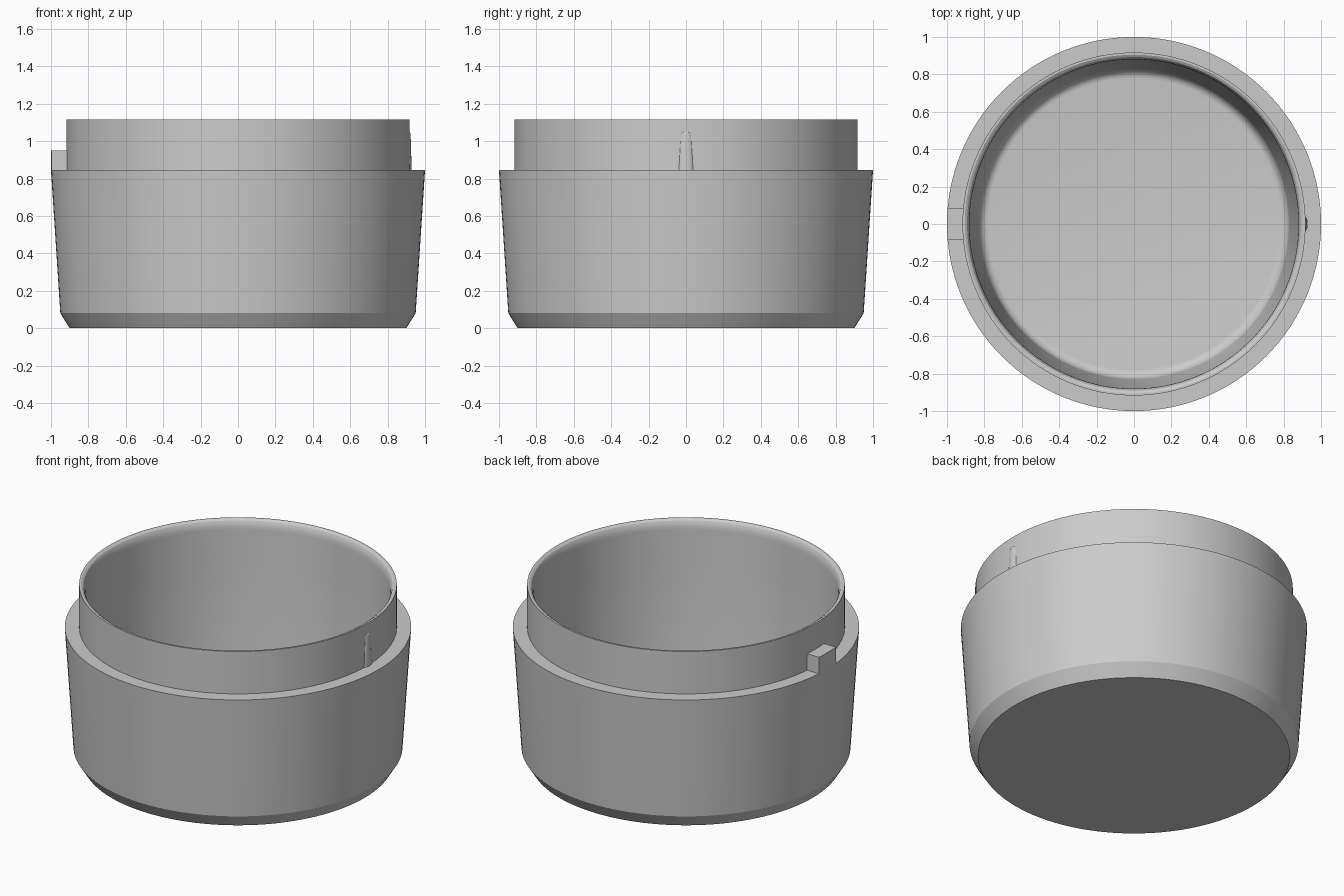
import bpy, bmesh, math

if "Cube" in bpy.data.objects:
    bpy.data.objects.remove(bpy.data.objects["Cube"])

grey = bpy.data.materials.new("plain grey")
grey.diffuse_color = (0.6, 0.6, 0.6, 1)
grey.use_nodes = True
grey.node_tree.nodes["Principled BSDF"].inputs["Base Color"].default_value = grey.diffuse_color


def finish(name, bm, angle=25):
    bmesh.ops.remove_doubles(bm, verts=bm.verts, dist=1e-5)
    bmesh.ops.recalc_face_normals(bm, faces=bm.faces)
    mesh = bpy.data.meshes.new(name)
    bm.to_mesh(mesh)
    bm.free()
    mesh.materials.append(grey)
    ob = bpy.data.objects.new(name, mesh)
    bpy.context.collection.objects.link(ob)
    bpy.ops.object.select_all(action='DESELECT')
    ob.select_set(True)
    bpy.context.view_layer.objects.active = ob
    bpy.ops.object.shade_smooth_by_angle(angle=math.radians(angle))
    return ob


def lathe(name, profile, steps):
    """Spin an open (radius, height) profile around the z axis."""
    bm = bmesh.new()
    vs = [bm.verts.new((r, 0, z)) for r, z in profile]
    es = [bm.edges.new(p) for p in zip(vs, vs[1:])]
    bmesh.ops.spin(bm, geom=vs + es, cent=(0, 0, 0), axis=(0, 0, 1),
                   angle=2 * math.pi, steps=steps, use_merge=True)
    return finish(name, bm)


# Hollow cup: chamfered foot, flared body, ledge, thin collar
SHOULDER, COLLAR, FLOOR = 0.845, 1.115, 0.08
outer = [(0, 0), (0.9, 0), (0.95, 0.08), (1, SHOULDER),
         (0.917, SHOULDER), (0.917, COLLAR), (0.905, COLLAR)]
lip = [(0.905 - 0.025 * math.sin(a), COLLAR - 0.06 * (1 - math.cos(a)))
       for a in (math.radians(d) for d in (30, 50, 70, 90))]
fillet = [(0.78 + 0.05 * math.cos(a), FLOOR + 0.06 - 0.06 * math.sin(a))
          for a in (math.radians(d) for d in range(0, 91, 15))]
lathe("cup", outer + lip + [(0.88, SHOULDER)] + fillet + [(0, FLOOR)], 128)

# Stop block on the ledge, its outer face flush with the body
bm = bmesh.new()
arc = [-0.085 + 0.17 * i / 6 for i in range(7)]
outline = [(-math.sqrt(1 - y * y), y) for y in arc]
outline += [(-0.905, y) for y in (0.085, -0.085)]
base = bm.faces.new([bm.verts.new((x, y, SHOULDER)) for x, y in outline])
top = bmesh.ops.extrude_face_region(bm, geom=[base])["geom"]
bmesh.ops.translate(bm, vec=(0, 0, 0.105),
                    verts=[v for v in top if isinstance(v, bmesh.types.BMVert)])
finish("stop_block", bm)

# Tapered, round-topped locating ridge on the collar
dome = [(0.032 * math.cos(a), 1.03 + 0.028 * math.sin(a))
        for a in (math.radians(d) for d in (0, 25, 50, 70, 90))]
ridge = lathe("locating_ridge", [(0, SHOULDER), (0.043, SHOULDER)] + dome, 24)
for v in ridge.data.vertices:
    v.co.x = 0.907 + v.co.x * 0.5
